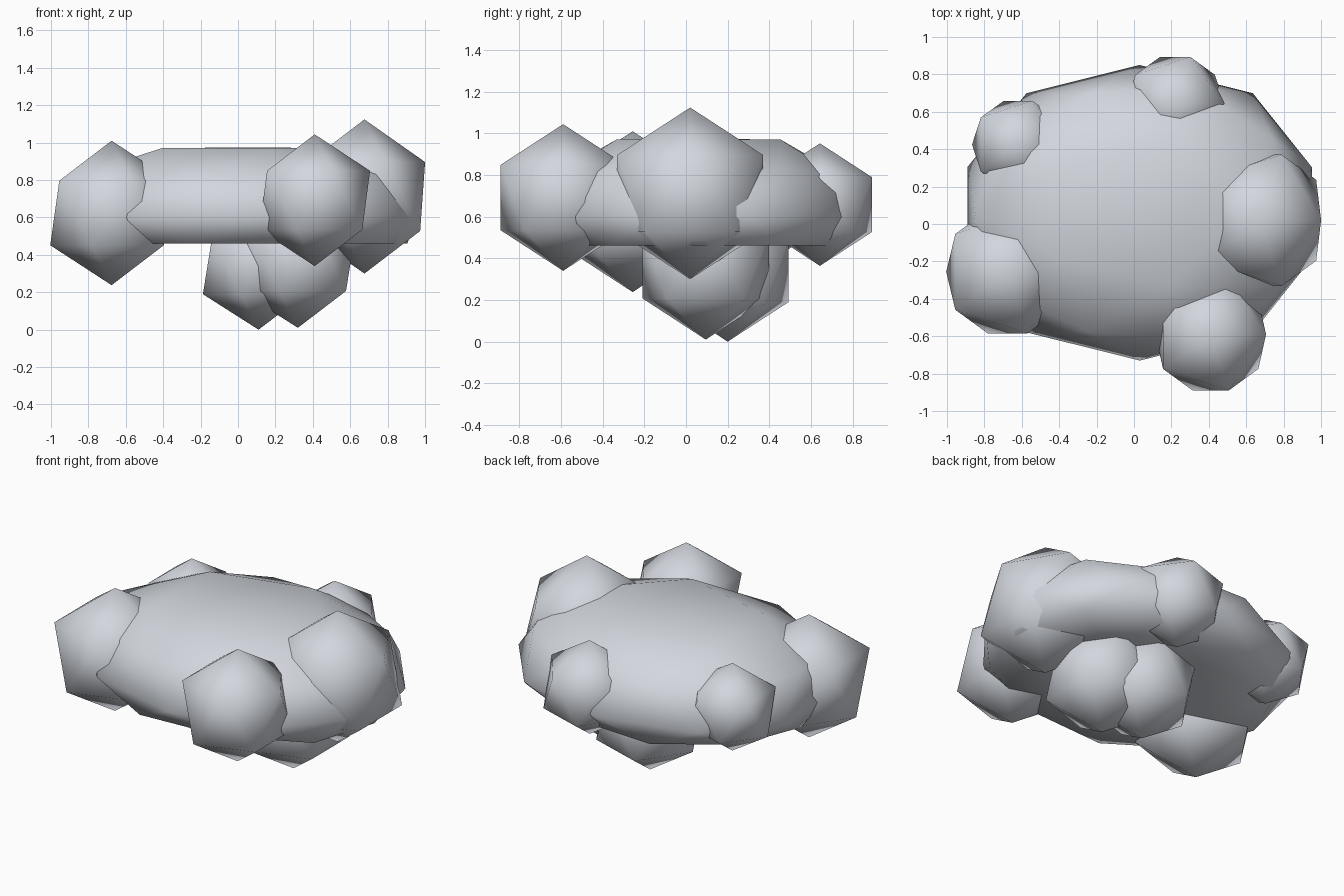
import bpy

cube = bpy.data.objects.get("Cube")
if cube:
    bpy.data.objects.remove(cube, do_unlink=True)

# Single pale colour
grey = bpy.data.materials.new("pale_grey")
grey.use_nodes = True
colour = (0.65, 0.68, 0.73, 1)
grey.diffuse_color = colour
grey.node_tree.nodes["Principled BSDF"].inputs["Base Color"].default_value = colour


def puff(name, centre, scale, detail=1, tip=1.0):
    """Low-poly ball; tip pulls in the outermost vertices along x."""
    bpy.ops.mesh.primitive_ico_sphere_add(subdivisions=detail, radius=1, location=(0, 0, 0))
    ob = bpy.context.object
    ob.name = name
    for v in ob.data.vertices:
        if abs(v.co.x) > 0.87:
            v.co.x *= tip
        for i in range(3):
            v.co[i] = v.co[i] * scale[i] + centre[i]
    ob.data.materials.append(grey)
    bpy.ops.object.shade_smooth()
    return ob


# Broad body, flattened on top and underneath
body = puff("cloud_body", (0.03, 0.06, 0.6), (1.03, 0.79, 0.435), detail=2, tip=0.94)
for v in body.data.vertices:
    v.co.z = min(max(v.co.z, 0.462), 0.975)

# Rounded lumps around the rim and below
lumps = [
    ("front_lump", (0.41, -0.59, 0.692), 0.352, 0.94),
    ("left_lump", (0.676, 0.02, 0.712), 0.412, 0.88),
    ("right_front_lump", (-0.676, -0.256, 0.624), 0.386, 0.95),
    ("right_back_lump", (-0.62, 0.425, 0.675), 0.275, 1.0),
    ("back_lump", (0.22, 0.643, 0.658), 0.294, 1.0),
    ("lower_back_lump", (0.11, 0.2, 0.343), 0.343, 0.97),
    ("lower_front_lump", (0.32, 0.095, 0.366), 0.356, 0.97),
]
for name, centre, radius, tip in lumps:
    puff(name, centre, (radius,) * 3, tip=tip)
